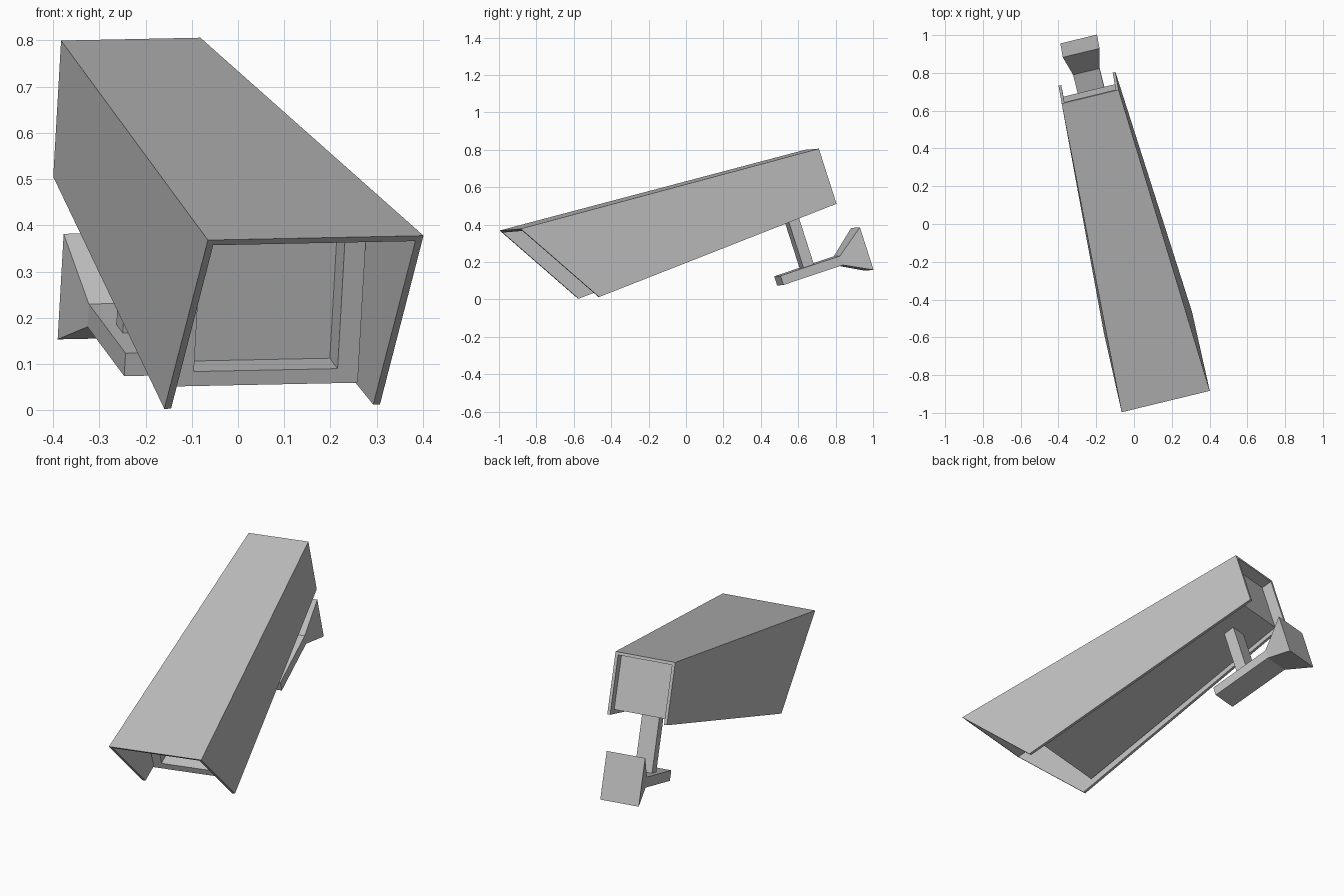
import bpy, bmesh
from math import radians
from mathutils import Matrix, Vector

cube = bpy.data.objects.get("Cube")
if cube:
    bpy.data.objects.remove(cube, do_unlink=True)

grey = bpy.data.materials.new("housing_grey")
grey.use_nodes = True
colour = (0.53, 0.53, 0.53, 1)
grey.diffuse_color = colour
grey.node_tree.nodes["Principled BSDF"].inputs["Base Color"].default_value = colour

# Parts are built straight along y from the top front edge, then posed together
pose = (Matrix.Translation((0.168, -0.94, 0.373))
        @ Matrix.Rotation(radians(14), 4, 'Z')
        @ Matrix.Rotation(radians(18), 4, 'X')
        @ Matrix.Rotation(radians(-1.2), 4, 'Y'))


def loft(name, rings):
    """Join rings of equal point count into a closed solid."""
    bm = bmesh.new()
    loops = [[bm.verts.new(p) for p in ring] for ring in rings]
    n = len(loops[0])
    for a, b in zip(loops, loops[1:]):
        for i in range(n):
            j = (i + 1) % n
            bm.faces.new((a[i], a[j], b[j], b[i]))
    for cap in (loops[0], loops[-1]):
        if n == 8:      # U section: three quads from outer to inner points
            for i in range(3):
                bm.faces.new((cap[i], cap[i + 1], cap[6 - i], cap[7 - i]))
        else:
            bm.faces.new(cap)
    bmesh.ops.recalc_face_normals(bm, faces=bm.faces)
    mesh = bpy.data.meshes.new(name)
    bm.to_mesh(mesh)
    bm.free()
    mesh.materials.append(grey)
    ob = bpy.data.objects.new(name, mesh)
    ob.matrix_world = pose
    bpy.context.collection.objects.link(ob)
    return ob


def rect(y, half, low, high):
    return [Vector(p) for p in ((-half, y, low), (-half, y, high),
                                (half, y, high), (half, y, low))]


def u_section(half, top, bottom, y_top, y_bottom, t=0.015):
    """Open-bottomed section whose top and bottom may lie at different depths."""
    y_in = y_top + (y_bottom - y_top) * t / (top - bottom)
    h = half - t
    return [(-half, y_bottom, bottom), (-half, y_top, top),
            (half, y_top, top), (half, y_bottom, bottom),
            (h, y_bottom, bottom), (h, y_in, top - t),
            (-h, y_in, top - t), (-h, y_bottom, bottom)]


# Tapered hood with raked front
loft("hood", [u_section(0.24, 0, -0.48, 0, 0.296),
              u_section(0.155, -0.105, -0.415, 1.714, 1.714)])

# Camera body filling the hood, with a recessed front window
loft("camera_body", [rect(1.655, 0.143, -0.395, -0.116),
                     rect(0.37, 0.2065, -0.454, -0.038),
                     rect(0.37, 0.16, -0.421, -0.075),
                     rect(0.443, 0.16, -0.421, -0.075)])

# Stem from the body down to the arm
loft("stem", [rect(1.46, 0.045, -0.70, -0.39),
              rect(1.52, 0.045, -0.70, -0.39)])

# Arm flaring out into the square wall plate
loft("wall_bracket", [rect(1.32, 0.072, -0.742, -0.69),
                      rect(1.665, 0.072, -0.742, -0.69),
                      rect(1.81, 0.10, -0.817, -0.577)])
